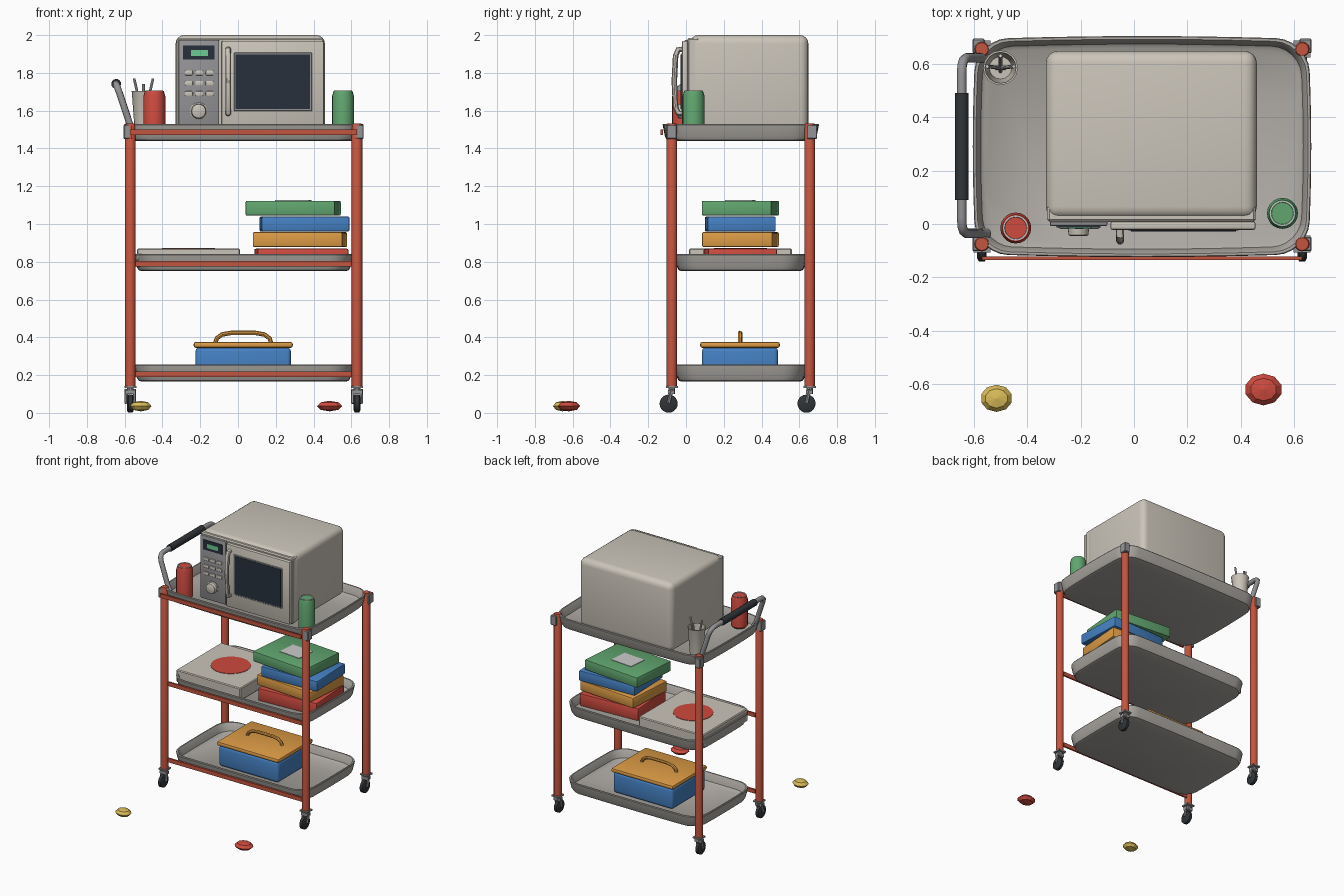
import bpy, bmesh, math
from mathutils import Vector, Matrix

if "Cube" in bpy.data.objects:
    bpy.data.objects.remove(bpy.data.objects["Cube"])

def mat(name, *c):
    m = bpy.data.materials.new(name)
    m.diffuse_color = (*c, 1)
    m.use_nodes = True
    m.node_tree.nodes["Principled BSDF"].inputs["Base Color"].default_value = m.diffuse_color
    return m

RED, GREEN = mat("red", .62, .07, .05), mat("green", .12, .38, .16)
BLUE, ORANGE = mat("blue", .06, .22, .55), mat("orange", .72, .33, .06)
POST, DARK = mat("post_red", .55, .09, .05), mat("dark", .03, .035, .04)
GLASS, CREAM = mat("glass", .02, .03, .045), mat("cream", .6, .56, .49)
TRAY, LCD = mat("tray_grey", .42, .4, .37), mat("lcd", .15, .6, .3)
YELLOW, METAL = mat("yellow", .7, .5, .1), mat("metal", .3, .3, .31)

def finish(name, bm, m=None, smooth=True, angle=35):
    me = bpy.data.meshes.new(name)
    bmesh.ops.recalc_face_normals(bm, faces=bm.faces)
    bm.to_mesh(me)
    bm.free()
    ob = bpy.data.objects.new(name, me)
    bpy.context.collection.objects.link(ob)
    if m:
        me.materials.append(m)
    if smooth:
        bpy.ops.object.select_all(action='DESELECT')
        ob.select_set(True)
        bpy.context.view_layer.objects.active = ob
        bpy.ops.object.shade_smooth_by_angle(angle=math.radians(angle))
    return ob

def box(name, x0, x1, y0, y1, z0, z1, m=None, bevel=0, seg=2, rot=0):
    bm = bmesh.new()
    bmesh.ops.create_cube(bm, size=1)
    bmesh.ops.scale(bm, vec=(x1 - x0, y1 - y0, z1 - z0), verts=bm.verts)
    if bevel:
        bmesh.ops.bevel(bm, geom=bm.edges[:], offset=bevel, segments=seg, profile=.5, affect='EDGES')
    bmesh.ops.rotate(bm, matrix=Matrix.Rotation(math.radians(rot), 3, 'Z'), verts=bm.verts)
    bmesh.ops.translate(bm, vec=((x0 + x1) / 2, (y0 + y1) / 2, (z0 + z1) / 2), verts=bm.verts)
    return finish(name, bm, m)

def skin(name, rings, m=None):
    # bridge closed rings of points, cap both ends
    bm = bmesh.new()
    vs = [[bm.verts.new(p) for p in r] for r in rings]
    n = len(vs[0])
    for a, b in zip(vs, vs[1:]):
        for i in range(n):
            bm.faces.new((a[i], a[(i + 1) % n], b[(i + 1) % n], b[i]))
    bm.faces.new(vs[0])
    bm.faces.new(vs[-1])
    return finish(name, bm, m)

def lathe(name, loc, prof, m=None, n=20, axis='Z'):
    R = Matrix.Identity(3)
    if axis != 'Z':
        R = Matrix.Rotation(math.pi / 2, 3, 'Y' if axis == 'X' else 'X')
    return skin(name, [[Vector(loc) + R @ Vector((r * math.cos(2 * math.pi * i / n),
                r * math.sin(2 * math.pi * i / n), z)) for i in range(n)] for r, z in prof], m)

def tube(name, pts, r, m=None, n=10):
    P = [Vector(p) for p in pts]
    rings, side = [], None
    for i, p in enumerate(P):
        t = (P[min(i + 1, len(P) - 1)] - P[max(i - 1, 0)]).normalized()
        if side is None:
            side = t.orthogonal()
        side = (side - t * side.dot(t)).normalized()
        up = t.cross(side)
        rings.append([p + r * (side * math.cos(2 * math.pi * k / n) + up * math.sin(2 * math.pi * k / n))
                      for k in range(n)])
    return skin(name, rings, m)

CX, CY = .03, .29

def outline(hx, hy, r, z, bulge):
    # rounded rectangle with gently bowed sides
    pts = []
    corners = [(1, 1, 0), (-1, 1, 90), (-1, -1, 180), (1, -1, 270)]
    arcs = [[Vector(((hx - r) * sx + r * math.cos(math.radians(a + k * 15)),
                     (hy - r) * sy + r * math.sin(math.radians(a + k * 15)))) for k in range(7)]
            for sx, sy, a in corners]
    for i, arc in enumerate(arcs):
        nxt = arcs[(i + 1) % 4][0]
        pts += arc + [arc[-1].lerp(nxt, k / 6) for k in range(1, 6)]
    return [(CX + p.x + bulge * p.x / hx * (1 - (p.y / hy) ** 2),
             CY + p.y + bulge * p.y / hy * (1 - (p.x / hx) ** 2), z) for p in pts]

def tray(name, hx, hy, z, b):
    loops = [(.04, 0), (.022, .006), (.012, .025), (0, .085), (.003, .09), (.012, .09),
             (.016, .085), (.03, .032), (.045, .022)]
    skin(name, [outline(hx - d, hy - d, .12 - d * .5, z + h, b) for d, h in loops], TRAY)

# trays and red front rails
tray("top_tray", .622, .402, 1.44, .012)
tray("middle_tray", .573, .345, .75, .006)
tray("bottom_tray", .573, .345, .165, .006)
box("top_rail", -.57, .63, -.134, -.122, 1.47, 1.5, POST)
for nm, z in (("middle_rail", .775), ("bottom_rail", .19)):
    box(nm, -.545, .605, -.072, -.058, z, z + .03, POST)

# posts, brackets and castors
for nx, x, sx in (("left", -.57, -1), ("right", .63, 1)):
    for ny, y, sy in (("front", -.075, -1), ("back", .655, 1)):
        n = f"{ny}_{nx}"
        lathe(n + "_post", (x, y, 0), [(.028, .14), (.028, 1.525), (.024, 1.532)], POST, 12)
        bx, by = x + sx * .012, y + sy * .012 + (.012 if sy < 0 else 0)
        box(n + "_bracket", bx - .023, bx + .023, by - .027, by + .027, 1.45, 1.525, METAL, .004, 1)
        box(n + "_castor_plate", x - .032, x + .032, y - .032, y + .032, .132, .142, METAL)
        lathe(n + "_castor_stem", (x, y, 0), [(.018, .1), (.018, .135)], METAL, 10)
        wy = y - .017
        for s in (-1, 1):
            tube(n + "_castor_fork", [(x + s * .022, y, .125), (x + s * .022, wy, .05)], .009, METAL, 6)
        box(n + "_fork_top", x - .028, x + .028, y - .02, y + .014, .1, .122, METAL)
        lathe(n + "_wheel", (x, wy, .049), [(.036, -.018), (.048, -.011), (.048, .011), (.036, .018)],
              DARK, 20, 'X')

# push handle with grip
half = [(-.55, 0, 1.49), (-.57, 0, 1.52), (-.583, 0, 1.56), (-.628, 0, 1.695),
        (-.638, .008, 1.722), (-.644, .028, 1.738), (-.645, .06, 1.742)]
path = [(x, -.035 + y, z) for x, y, z in half] + [(x, .622 - y, z) for x, y, z in reversed(half)]
tube("push_handle", path, .018, METAL, 12)
tube("push_grip", [(-.645, .09, 1.742), (-.645, .49, 1.742)], .026, DARK, 14)

# microwave
box("microwave_body", -.33, .46, .02, .648, 1.475, 2.0, CREAM, .045, 4)
for x in (-.25, .38):
    for y in (.1, .57):
        lathe("microwave_foot", (x, y, 0), [(.025, 1.458), (.025, 1.48)], DARK, 10)
box("microwave_front", -.325, .455, .008, .07, 1.48, 1.985, CREAM, .008, 1)
box("control_panel", -.315, -.1, -.008, .03, 1.49, 1.975, METAL, .006)
box("microwave_door", -.088, .455, -.022, .01, 1.49, 1.97, CREAM, .008)
box("window_frame", -.022, .392, -.025, -.01, 1.598, 1.907, METAL, .003, 1)
box("window", -.012, .382, -.028, -.01, 1.608, 1.897, GLASS)
box("display", -.29, -.125, -.013, 0, 1.87, 1.945, GLASS)
box("display_digits", -.25, -.16, -.016, 0, 1.89, 1.922, LCD)
for x in (-.26, -.205, -.15):
    for z in (1.8, 1.745, 1.69):
        box("button", x - .021, x + .021, -.018, 0, z - .013, z + .013, CREAM, .005)
lathe("timer_knob", (-.208, -.005, 1.597), [(.046, 0), (.046, .008), (.04, .012), (.037, .036), (.03, .04)],
      CREAM, 20, 'Y')
tube("door_handle", [(-.052, -.015, 1.585), (-.052, -.042, 1.588), (-.052, -.055, 1.62), (-.052, -.062, 1.755),
                     (-.052, -.055, 1.89), (-.052, -.042, 1.922), (-.052, -.015, 1.925)], .015, CREAM)

# drink cans
for nm, x, y, m in (("red_can", -.443, -.015, RED), ("green_can", .556, .04, GREEN)):
    lathe(nm, (x, y, 1.462), [(.045, 0), (.058, .015), (.058, .215), (.05, .242), (.046, .242)], m, 20)
    lathe(nm + "_lid", (x, y, 1.462), [(.047, .23), (.047, .246), (.042, .246), (.04, .24)], None, 20)

# cup with utensils
lathe("cup", (-.5, .585, 1.462), [(.045, 0), (.062, .235), (.065, .243), (.058, .243), (.042, .02)], CREAM, 16)
for i, (dx, dy) in enumerate([(-.05, .005), (.05, .005), (.0, .045)]):
    x, y = -.5 + dx, .585 + dy
    h = 1.77 if i < 2 else 1.74
    tube("utensil", [(-.5 - dx * .3, .585 - dy * .3, 1.485), (x, y, h)], .007, None, 8)

# flat box with red disc
box("flat_box", -.535, .01, .015, .56, .773, .87, CREAM, .006, 1)
lathe("flat_box_disc", (-.263, .288, .868), [(.14, 0), (.14, .005)], RED, 28)

# stack of game boxes
for nm, x, y, w, d, z, m, rot in (("red_box", .335, .287, .48, .365, .79, RED, 3),
                                  ("orange_box", .328, .288, .475, .375, .878, ORANGE, -4),
                                  ("blue_box", .352, .287, .465, .36, .96, BLUE, 2),
                                  ("green_box", .292, .288, .475, .37, 1.044, GREEN, -5)):
    z0 = .773 if nm == "red_box" else z
    box(nm, x - w / 2, x + w / 2, y - d / 2, y + d / 2, z0, z + .079, m, .008, 2, rot)
box("green_box_patch", .202, .382, .215, .36, 1.12, 1.127, None, 0, 1, -5)

# lunch box
box("lunch_box", -.225, .28, .085, .487, .187, .346, BLUE, .02, 3)
box("lunch_box_lid", -.235, .29, .075, .497, .344, .376, ORANGE, .012, 2)
tube("lunch_box_handle", [(-.12, .286, .37), (-.112, .286, .395), (-.085, .286, .415), (-.04, .286, .423),
                          (.095, .286, .423), (.14, .286, .415), (.167, .286, .395), (.175, .286, .37)],
     .012, ORANGE, 8)

# scraps on the floor
for nm, x, y, r, m in (("yellow_scrap", -.515, -.653, .06, YELLOW), ("red_scrap", .485, -.62, .07, RED)):
    bm = bmesh.new()
    bmesh.ops.create_uvsphere(bm, u_segments=10, v_segments=4, radius=1)
    bmesh.ops.scale(bm, vec=(r, r * .85, .028), verts=bm.verts)
    bmesh.ops.translate(bm, vec=(x, y, .036), verts=bm.verts)
    finish(nm, bm, m, False)
